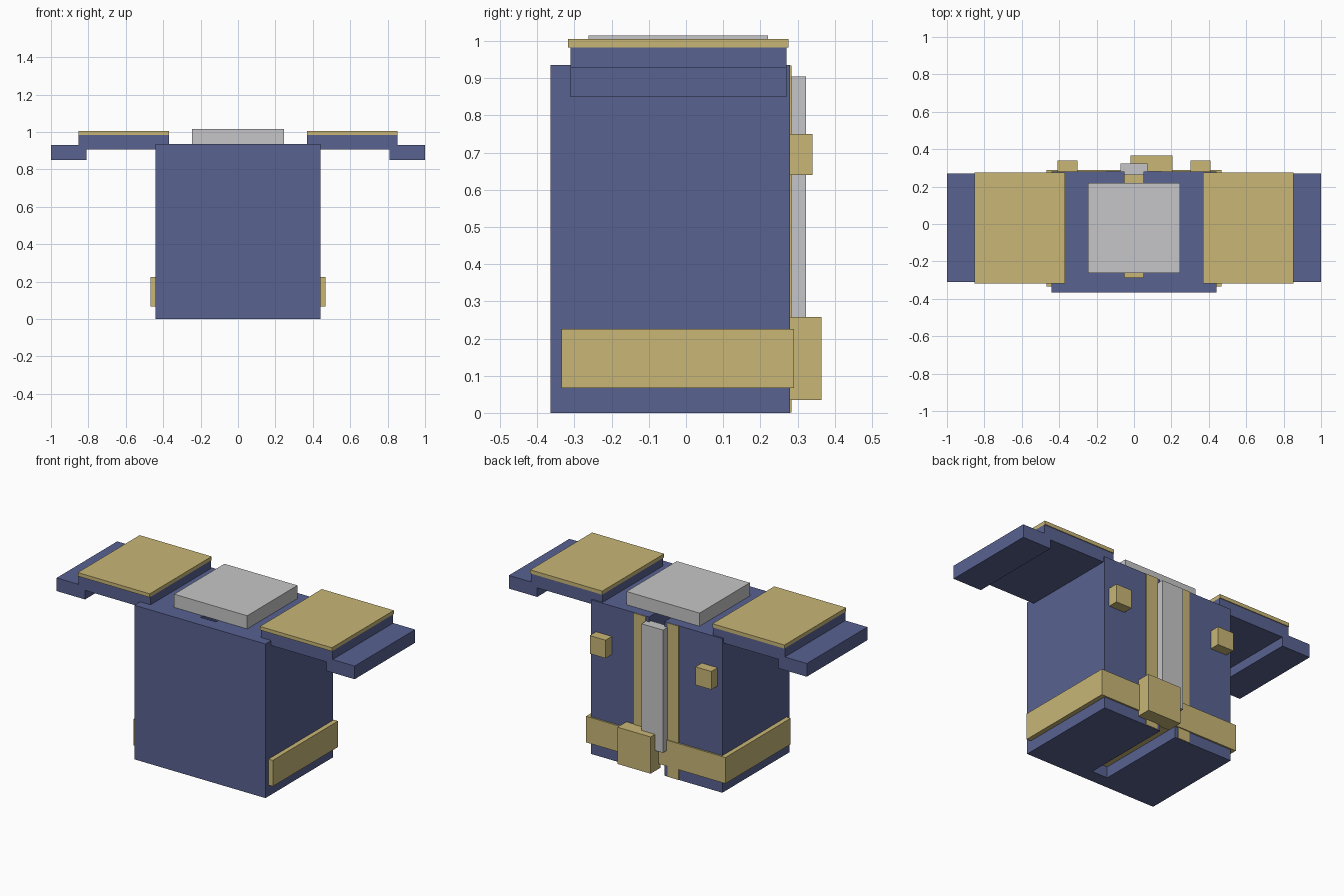
import bpy
import bmesh

default = bpy.data.objects.get("Cube")
if default:
    bpy.data.objects.remove(default, do_unlink=True)


def material(name, color):
    mat = bpy.data.materials.new(name)
    mat.use_nodes = True
    rgba = (*color, 1.0)
    mat.diffuse_color = rgba
    for node in mat.node_tree.nodes:
        if node.type == "BSDF_PRINCIPLED":
            node.inputs["Base Color"].default_value = rgba
    return mat


blue = material("slate blue", (0.098, 0.122, 0.283))
gold = material("dull gold", (0.58, 0.47, 0.18))
grey = material("light grey", (0.565, 0.565, 0.578))


def finish(name, bm, mat):
    bmesh.ops.recalc_face_normals(bm, faces=bm.faces)
    mesh = bpy.data.meshes.new(name)
    bm.to_mesh(mesh)
    bm.free()
    mesh.materials.append(mat)
    obj = bpy.data.objects.new(name, mesh)
    bpy.context.collection.objects.link(obj)
    return obj


def box(name, xs, ys, zs, mat):
    """Box spanning the given (low, high) range on each axis."""
    bm = bmesh.new()
    bmesh.ops.create_cube(bm, size=1)
    for v in bm.verts:
        v.co = [r[0] if c < 0 else r[1] for c, r in zip(v.co, (xs, ys, zs))]
    return finish(name, bm, mat)


def prism(name, points, offset, mat):
    """Flat outline extruded along the offset."""
    bm = bmesh.new()
    face = bm.faces.new([bm.verts.new(p) for p in points])
    result = bmesh.ops.extrude_face_region(bm, geom=[face], use_keep_orig=True)
    moved = [g for g in result["geom"] if isinstance(g, bmesh.types.BMVert)]
    bmesh.ops.translate(bm, verts=moved, vec=offset)
    return finish(name, bm, mat)


def pair(name, xs, ys, zs, mat):
    """Mirrored left and right boxes."""
    box("left_" + name, xs, ys, zs, mat)
    box("right_" + name, (-xs[1], -xs[0]), ys, zs, mat)


# Torso with a deep slot open at the back
half, front, back, top = 0.44, -0.365, 0.28, 0.935
slot, slot_end = 0.052, -0.285
right_outline = [(slot, slot_end), (slot, back), (half, back), (half, front)]
outline = right_outline + [(-x, y) for x, y in reversed(right_outline)]
prism("torso", [(x, y, 0) for x, y in outline], (0, 0, top), blue)

# Collar block on top
box("collar", (-0.245, 0.245), (-0.262, 0.22), (top, 1.015), grey)

# Stepped shoulders with trim plates
step = [(0.37, 0.905), (0.81, 0.905), (0.81, 0.85), (1.0, 0.85),
        (1.0, 0.93), (0.853, 0.93), (0.853, 0.983), (0.37, 0.983)]
for side, sign in (("left", 1), ("right", -1)):
    prism(side + "_shoulder", [(sign * x, -0.31, z) for x, z in step],
          (0, 0.58, 0), blue)
pair("shoulder_plate", (0.37, 0.853), (-0.318, 0.275), (0.983, 1.005), gold)

# Belt and off-centre buckle
box("belt", (-0.468, 0.468), (-0.335, 0.29), (0.067, 0.225), gold)
box("buckle", (-0.018, 0.205), (0.27, 0.365), (0.035, 0.258), gold)

# Back fastening: grey bar, trim strips and buttons
box("back_bar", (-0.072, 0.072), (0.262, 0.323), (0.16, 0.905), grey)
pair("back_strip", (0.073, 0.15), (0.27, 0.284), (0.001, 0.934), gold)
pair("back_button", (0.302, 0.408), (0.27, 0.34), (0.64, 0.75), gold)
